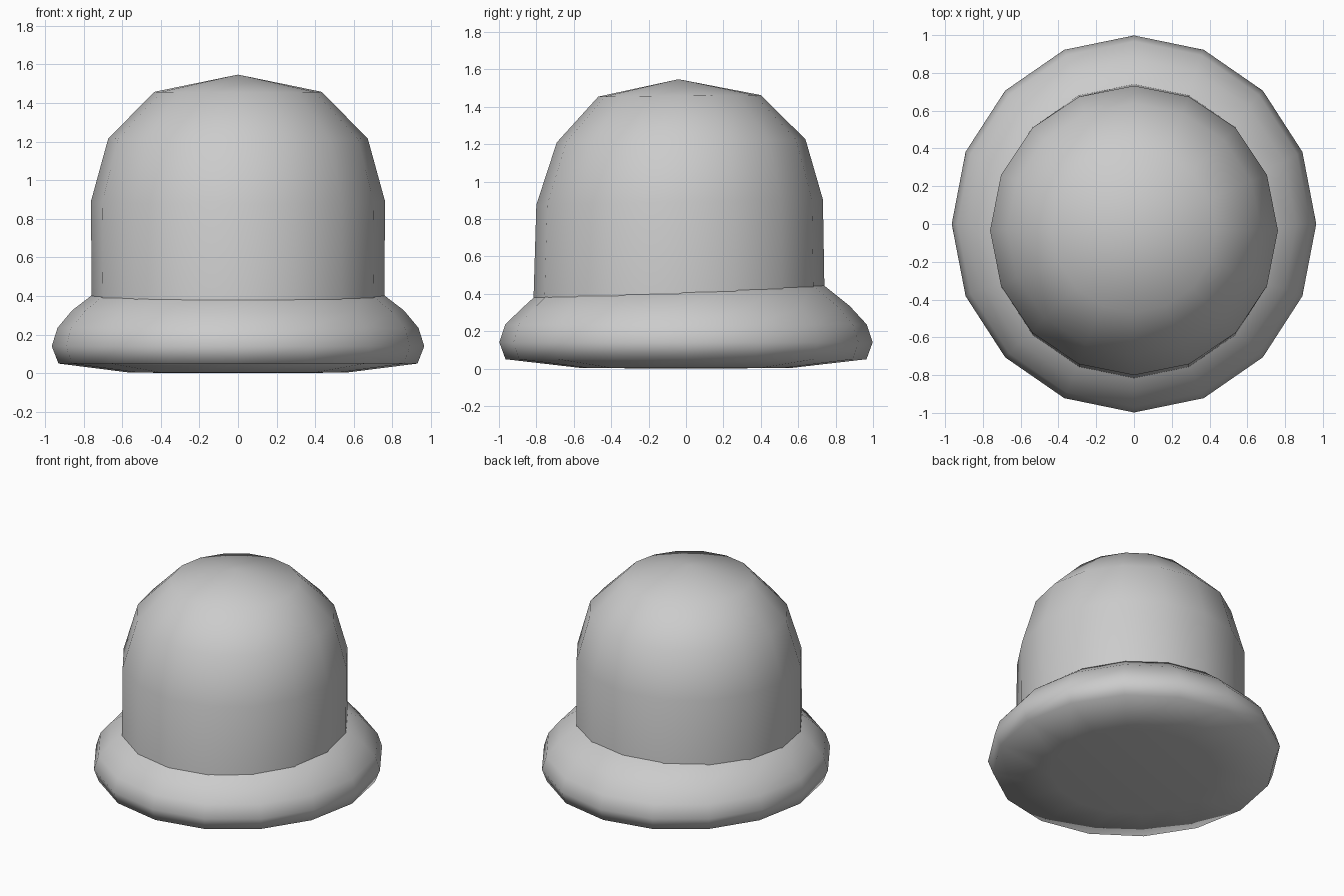
import bpy, bmesh
from math import cos, sin, pi

if "Cube" in bpy.data.objects:
    bpy.data.objects.remove(bpy.data.objects["Cube"])

SIDES = 16


def lathe(name, rings):
    """Join elliptical rings (z, x radius, y radius, y centre, tilt); radius 0 makes a pole."""
    bm = bmesh.new()
    loops = []
    for z, rx, ry, yc, tilt in rings:
        n = SIDES if rx else 1
        angles = [2 * pi * i / SIDES for i in range(n)]
        loops.append([bm.verts.new((rx * cos(a), yc + ry * sin(a), z + tilt * sin(a)))
                      for a in angles])
    for lo, hi in zip(loops, loops[1:]):
        for i in range(SIDES):
            j = (i + 1) % SIDES
            if len(lo) == 1:
                bm.faces.new((lo[0], hi[j], hi[i]))
            elif len(hi) == 1:
                bm.faces.new((lo[i], lo[j], hi[0]))
            else:
                bm.faces.new((lo[i], lo[j], hi[j], hi[i]))
    for f in bm.faces:
        f.smooth = True
    mesh = bpy.data.meshes.new(name)
    bm.to_mesh(mesh)
    bm.free()
    obj = bpy.data.objects.new(name, mesh)
    bpy.context.collection.objects.link(obj)
    return obj


# Rounded flared base with a nearly flat underside
lathe("base_rim", [
    (0.0, 0, 0, 0, 0),
    (0.003, 0.56, 0.56, 0, 0),
    (0.05, 0.93, 0.965, 0, 0),
    (0.14, 0.965, 0.998, 0, 0),
    (0.235, 0.935, 0.967, 0, 0),
    (0.325, 0.86, 0.88, -0.005, 0.01),
    (0.44, 0.71, 0.745, -0.02, 0.015),
    (0.46, 0, 0, -0.02, 0),
])

# Slightly tilted domed body, its open lower end sunk into the base
lathe("dome", [
    (0.30, 0.757, 0.78, -0.038, 0.015),
    (0.89, 0.762, 0.766, -0.034, 0.014),
    (1.217, 0.672, 0.665, -0.026, 0.008),
    (1.458, 0.432, 0.435, -0.034, 0.004),
    (1.547, 0, 0, -0.04, 0),
])
